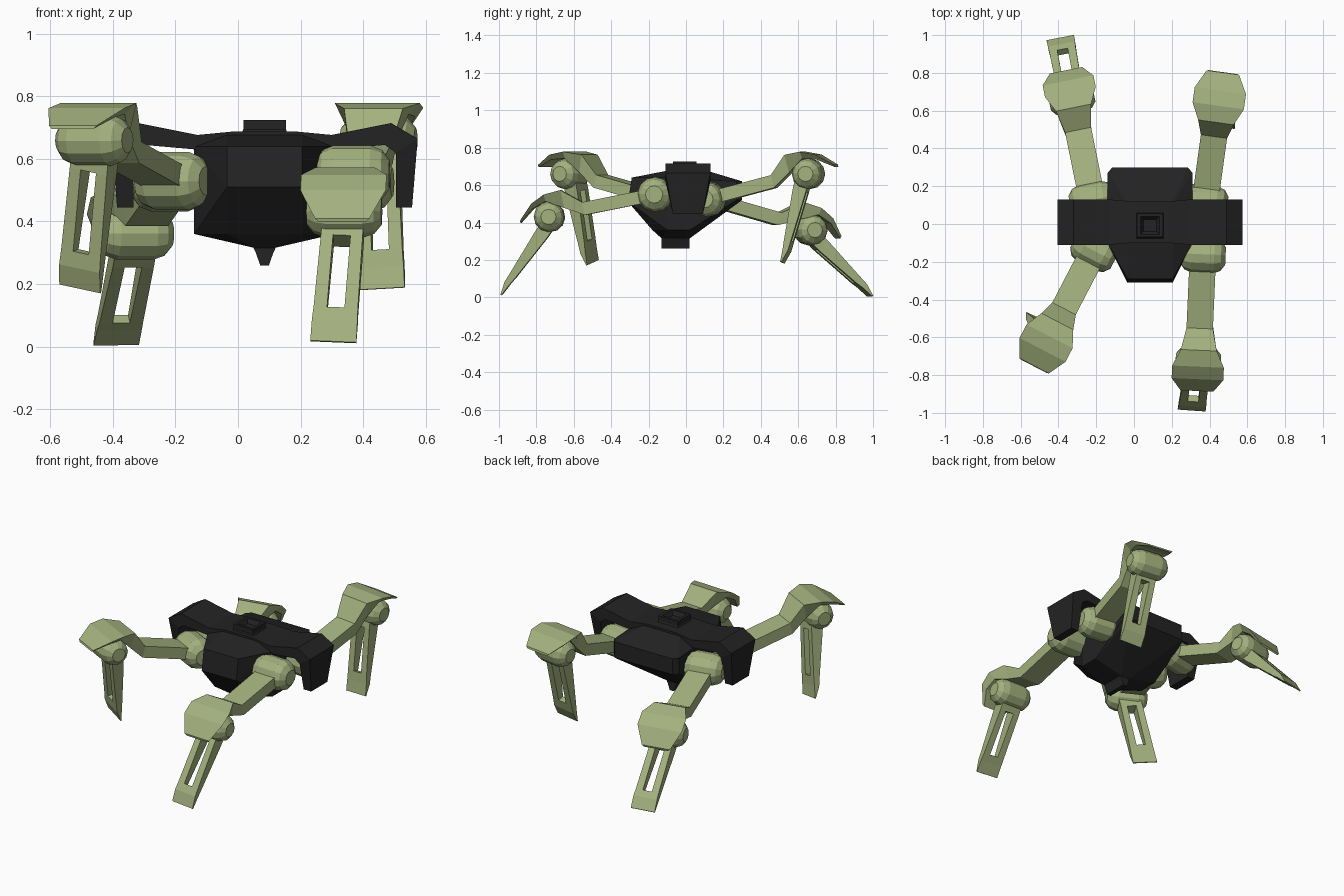
import bpy, bmesh, math
from mathutils import Vector, Matrix

if "Cube" in bpy.data.objects:
    bpy.data.objects.remove(bpy.data.objects["Cube"], do_unlink=True)


def material(name, rgb):
    mat = bpy.data.materials.new(name)
    mat.use_nodes = True
    mat.diffuse_color = (*rgb, 1)
    mat.node_tree.nodes["Principled BSDF"].inputs["Base Color"].default_value = (*rgb, 1)
    return mat


GREEN = material("pale olive", (0.37, 0.44, 0.21))
BLACK = material("charcoal black", (0.017, 0.017, 0.018))
CX = 0.085  # mid-plane of the body


def finish(name, bm, mat, matrix=None):
    bmesh.ops.recalc_face_normals(bm, faces=bm.faces)
    mesh = bpy.data.meshes.new(name)
    bm.to_mesh(mesh)
    bm.free()
    mesh.materials.append(mat)
    obj = bpy.data.objects.new(name, mesh)
    if matrix:
        obj.matrix_world = matrix
    bpy.context.collection.objects.link(obj)
    return obj


def loft(name, rings, mat, matrix=None):
    """Skin a row of rings that all have the same number of points."""
    bm = bmesh.new()
    rows = [[bm.verts.new(p) for p in ring] for ring in rings]
    n = len(rows[0])
    for a, b in zip(rows, rows[1:]):
        for i in range(n):
            j = (i + 1) % n
            bm.faces.new((a[i], a[j], b[j], b[i]))
    bm.faces.new(rows[0])
    bm.faces.new(rows[-1])
    return finish(name, bm, mat, matrix)


def frame(origin, x, y, z):
    return Matrix.Translation(origin) @ Matrix((x, y, z)).transposed().to_4x4()


# Faceted hull, mirrored about its mid-plane: (half width, y, z)
hull = [(0.12, -0.31, 0.51), (0.12, -0.29, 0.64), (0.12, -0.18, 0.36),
        (0.225, -0.1, 0.36), (0.225, -0.1, 0.64), (0.225, 0.02, 0.36),
        (0.225, 0.27, 0.52), (0.225, 0.27, 0.62), (0.2, 0.3, 0.52), (0.2, 0.3, 0.62),
        (0.03, -0.13, 0.315), (0.03, 0.02, 0.315),
        (0.12, -0.1, 0.677), (0.12, 0.11, 0.677)]
bm = bmesh.new()
for h, y, z in hull:
    for s in (-1, 1):
        bm.verts.new((CX + s * h, y, z))
res = bmesh.ops.convex_hull(bm, input=bm.verts)
loose = [v for v in res["geom_interior"] if isinstance(v, bmesh.types.BMVert)]
bmesh.ops.delete(bm, geom=loose, context='VERTS')
bmesh.ops.dissolve_limit(bm, angle_limit=0.02, verts=bm.verts, edges=bm.edges)
finish("body", bm, BLACK)

# Shoulder armour folded down at both ends: outer x, z, inner x, z, half depth
half = [(0.49, 0.665, 0.42, 0.62, 0.12), (0.405, 0.715, 0.385, 0.645, 0.12),
        (0.215, 0.677, 0.215, 0.63, 0.12), (0.1, 0.688, 0.1, 0.63, 0.11)]
half.insert(0, (0.472, 0.445, 0.42, 0.445, 0.08))
rings = []
for s, rows in ((-1, half), (1, half[::-1])):
    for ox, oz, ix, iz, d in rows:
        rings.append([(CX + s * ox, 0.01 - d, oz), (CX + s * ox, 0.01 + d, oz),
                      (CX + s * ix, 0.01 + d, iz), (CX + s * ix, 0.01 - d, iz)])
loft("shoulder_armour", rings, BLACK)


def slab(name, levels):
    """Stack of rectangles: (half width, y min, y max, z)."""
    return loft(name, [[(CX - h, a, z), (CX + h, a, z), (CX + h, b, z), (CX - h, b, z)]
                       for h, a, b, z in levels], BLACK)


# Open hatch on top and keel nub below
slab("top_hatch", [(0.08, -0.09, 0.07, 0.67), (0.068, -0.07, 0.055, 0.695),
                   (0.068, -0.07, 0.055, 0.725), (0.05, -0.055, 0.04, 0.725),
                   (0.035, -0.04, 0.025, 0.7)])
slab("keel", [(0.04, -0.13, 0.02, 0.325), (0.028, -0.13, 0.02, 0.3),
              (0.014, -0.13, 0.02, 0.26)])


def joint(name, radius, length, matrix):
    """Round-ended drum lying along local x."""
    profile = [(-1, 0.5), (-0.8, 0.85), (-0.5, 1), (0.5, 1), (0.8, 0.85), (1, 0.5)]
    angles = [math.tau * (i + 0.5) / 12 for i in range(12)]
    loft(name, [[(x * length, r * radius * math.cos(a), r * radius * math.sin(a))
                 for a in angles] for x, r in profile], GREEN, matrix)


def shin(name, length, matrix):
    """Tapered blade with a long slot; local x across, y outward, z along."""
    rows = [(0.0, 0.02, -0.055, 0.066), (0.1, 0.022, -0.05, 0.067),
            (0.37, 0.02, -0.018, 0.071), (length - 0.07, 0.02, -0.01, 0.073),
            (length, 0.003, -0.003, 0.074)]
    bm = bmesh.new()
    grid = [[[bm.verts.new((x, t, s)) for x in (-w, -0.028, 0.028, w)]
             for s, out, back, w in rows for t in [(out, back)[k]]] for k in (0, 1)]
    cells = {(r, c) for r in range(4) for c in range(3)} - {(1, 1)}
    for r, c in cells:
        loop = [(r, c), (r, c + 1), (r + 1, c + 1), (r + 1, c)]
        for side in grid:
            bm.faces.new([side[i][j] for i, j in loop])
        # walls along the outline and the slot
        near = [(r - 1, c), (r, c + 1), (r + 1, c), (r, c - 1)]
        for k, other in enumerate(near):
            if other not in cells:
                (a, b), (d, e) = loop[k], loop[(k + 1) % 4]
                bm.faces.new((grid[0][a][b], grid[0][d][e], grid[1][d][e], grid[1][a][b]))
    finish(name, bm, GREEN, matrix)


def leg(name, hip, knee, foot):
    hip, knee, foot = Vector(hip), Vector(knee), Vector(foot)
    along = (knee - hip).normalized()
    side = along.cross(Vector((0, 0, 1))).normalized()
    up = side.cross(along)
    joint(name + "_hip", 0.093, 0.12, frame(hip, side, along, up))
    joint(name + "_knee", 0.082, 0.12, frame(knee, side, along, up))

    # Beam that rises into a flared knee hood: reach, top, bottom, half widths
    reach = (knee - hip).length
    rows = [(0.03 - reach, 0.035, -0.035, 0.07, 0.07), (-0.19, 0.04, -0.03, 0.07, 0.07),
            (-0.09, 0.127, 0.03, 0.095, 0.075), (0.0, 0.122, 0.085, 0.137, 0.1),
            (0.075, 0.088, 0.06, 0.137, 0.11), (0.155, 0.012, 0.0, 0.087, 0.075)]
    loft(name + "_upper_leg",
         [[(-a, u, t), (a, u, t), (b, u, d), (-b, u, d)] for u, t, d, a, b in rows],
         GREEN, frame(knee, side, along, up))

    # Shin keeps the knee axis as its hinge
    down = (foot - knee).normalized()
    hinge = (side - down * side.dot(down)).normalized()
    out = down.cross(hinge)
    if out.dot(along) < 0:
        out = -out
    shin(name + "_shin", (foot - knee).length, frame(knee, hinge, out, down))


leg("front_right", (-0.21, -0.14, 0.53), (-0.46, -0.62, 0.66), (-0.505, -0.5, 0.185))
leg("front_left", (0.365, -0.165, 0.55), (0.34, -0.73, 0.43), (0.305, -0.985, 0.015))
leg("rear_left", (0.375, 0.115, 0.525), (0.45, 0.655, 0.66), (0.46, 0.515, 0.185))
leg("rear_right", (-0.22, 0.125, 0.525), (-0.33, 0.665, 0.36), (-0.39, 0.985, 0.006))
